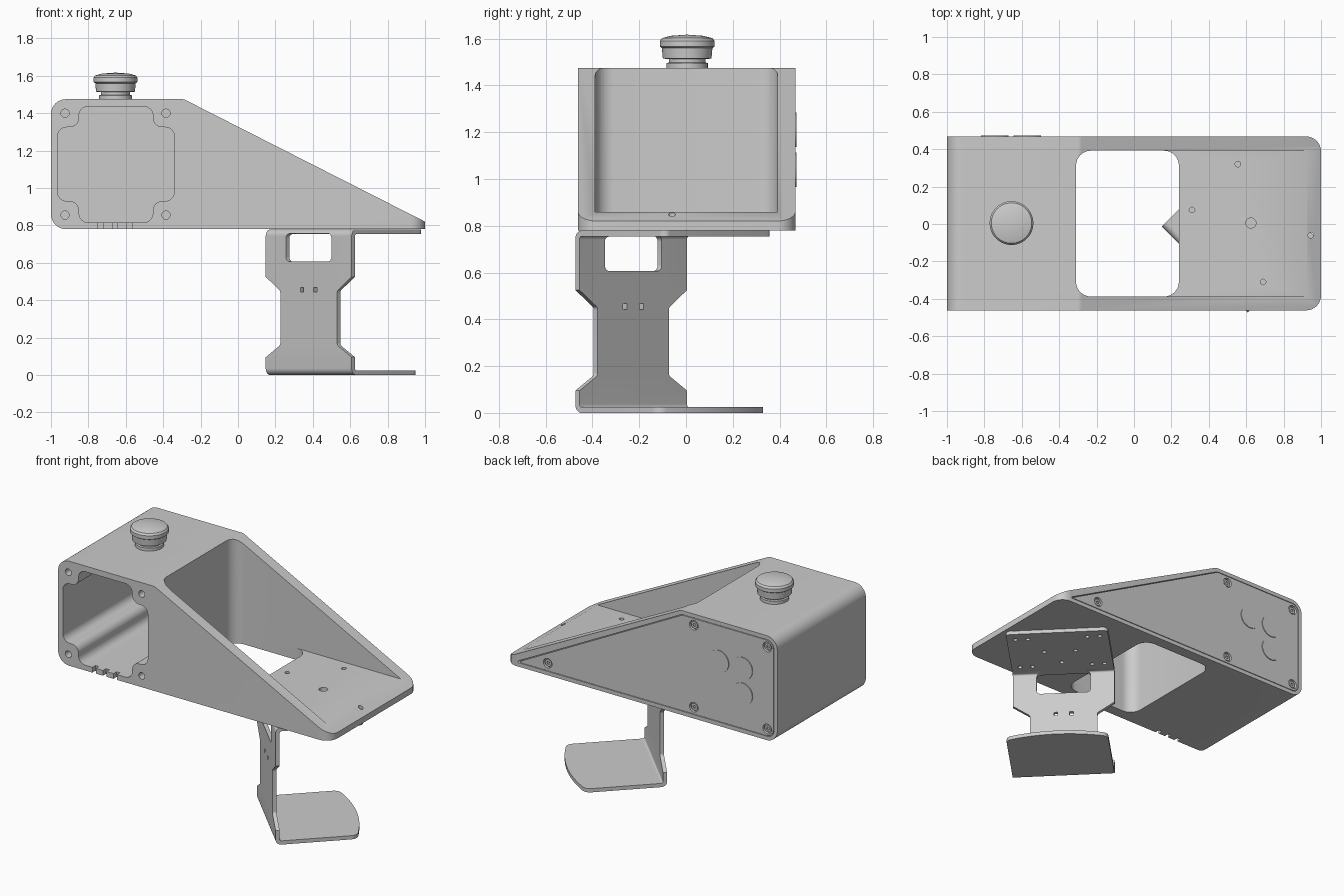
import bpy, bmesh, math
from mathutils import Vector

if "Cube" in bpy.data.objects:
    bpy.data.objects.remove(bpy.data.objects["Cube"])

GREY = (0.6, 0.6, 0.6, 1)
grey = bpy.data.materials.new("plain grey")
grey.use_nodes = True
grey.diffuse_color = GREY
grey.node_tree.nodes["Principled BSDF"].inputs["Base Color"].default_value = GREY


def make(name, bm):
    bmesh.ops.recalc_face_normals(bm, faces=bm.faces[:])
    mesh = bpy.data.meshes.new(name)
    bm.to_mesh(mesh)
    bm.free()
    mesh.materials.append(grey)
    ob = bpy.data.objects.new(name, mesh)
    bpy.context.collection.objects.link(ob)
    return ob


def activate(ob):
    bpy.ops.object.select_all(action='DESELECT')
    ob.select_set(True)
    bpy.context.view_layer.objects.active = ob


def rounded(pts, radius, steps=8):
    """Round the corners of a 2D outline; radius is one value or one per corner."""
    out = []
    for i, p in enumerate(pts):
        r = radius[i] if isinstance(radius, (list, tuple)) else radius
        p = Vector(p)
        if r == 0:
            out.append(p)
            continue
        a = (Vector(pts[i - 1]) - p).normalized()
        b = (Vector(pts[(i + 1) % len(pts)]) - p).normalized()
        half = a.angle(b) / 2
        mid = (a + b).normalized()
        centre = p + mid * (r / math.sin(half))
        # Sweep the arc from one tangent point to the other
        turn = math.pi / 2 - half
        across = (b - a).normalized()
        for k in range(steps + 1):
            t = turn * (2 * k / steps - 1)
            out.append(centre - mid * (r * math.cos(t)) + across * (r * math.sin(t)))
    return out


def prism(name, pts, lo, hi, axis):
    """Extrude a 2D outline along an axis."""
    place = {'x': lambda p, t: (t, p[0], p[1]),
             'y': lambda p, t: (p[0], t, p[1]),
             'z': lambda p, t: (p[0], p[1], t)}[axis]
    bm = bmesh.new()
    a = [bm.verts.new(place(p, lo)) for p in pts]
    b = [bm.verts.new(place(p, hi)) for p in pts]
    bm.faces.new(a)
    bm.faces.new(b)
    for i in range(len(a)):
        j = (i + 1) % len(a)
        bm.faces.new((a[i], a[j], b[j], b[i]))
    return make(name, bm)


def rect(x0, x1, y0, y1):
    return [(x0, y0), (x1, y0), (x1, y1), (x0, y1)]


def circle(x, y, r, n=24):
    return [(x + r * math.cos(math.tau * i / n), y + r * math.sin(math.tau * i / n)) for i in range(n)]


def boolean(ob, cutter, op='DIFFERENCE'):
    mod = ob.modifiers.new("cut", 'BOOLEAN')
    mod.operation, mod.object, mod.solver = op, cutter, 'EXACT'
    activate(ob)
    bpy.ops.object.modifier_apply(modifier=mod.name)
    bpy.data.objects.remove(cutter)


def cut(ob, pts, lo, hi, axis):
    boolean(ob, prism("cutter", pts, lo, hi, axis))


FRONT, BACK, BASE, TOP = -0.462, 0.468, 0.78, 1.475

# Wedge-shaped enclosure
side = rounded([(-1, BASE), (1, BASE), (1, 0.82), (-0.29, TOP), (-1, TOP)], [0.08, 0, 0, 0.05, 0.08])
body = prism("enclosure", side, FRONT, BACK, 'y')
plan = rounded(rect(-1.1, 1, FRONT, BACK), [0, 0.08, 0.08, 0])
boolean(body, prism("cutter", plan, 0.5, 2, 'z'), 'INTERSECT')

# Open well and tray pocket
cut(body, rounded(rect(-0.31, 0.24, -0.388, 0.392), 0.08), 0.5, 2, 'z')
cut(body, rect(0, 1.2, 0.858, 2), -0.388, 0.392, 'y')

# Cavity with four corner bosses
x0, x1, x2, x3 = -0.965, -0.85, -0.455, -0.34
z0, z1, z2, z3 = 0.815, 0.93, 1.325, 1.437
cavity = [(x1, z0), (x2, z0), (x2, z1), (x3, z1), (x3, z2), (x2, z2),
          (x2, z3), (x1, z3), (x1, z2), (x0, z2), (x0, z1), (x1, z1)]
cut(body, rounded(cavity, 0.05), -0.6, 0.6, 'y')

# Cover recess on the back
cover_pts = [(-0.97, 0.81), (0.91, 0.81), (-0.30, 1.445), (-0.97, 1.445)]
cover_r = [0.05, 0.006, 0.04, 0.05]
cut(body, rounded([(-0.974, 0.806), (0.928, 0.806), (-0.299, 1.449), (-0.974, 1.449)], cover_r), 0.436, 0.6, 'y')

# Boss holes, cable notches and tray holes
corners = [(x, z) for x in (-0.925, -0.385) for z in (0.855, 1.4)]
for x, z in corners:
    cut(body, circle(x, z, 0.022), -0.6, -0.36, 'y')
for x in (-0.735, -0.657, -0.58):
    cut(body, rect(x - 0.013, x + 0.013, 0.7, 0.84), -0.5, -0.43, 'y')
for x, y, r in [(0.555, 0.32, 0.015), (0.31, 0.075, 0.015), (0.69, -0.31, 0.015),
                (0.945, -0.06, 0.015), (0.625, 0.005, 0.027)]:
    cut(body, circle(x, y, r), 0.7, 1, 'z')

# Back cover with countersunk screws and knock-out discs
cover = prism("back_cover", rounded(cover_pts, cover_r), 0.437, BACK, 'y')
screws = corners + [(0.69, 0.86)]
for x, z in screws:
    cut(cover, circle(x, z, 0.032), 0.45, 0.6, 'y')
for i, (x, z) in enumerate(screws):
    head = prism(f"cover_screw_{i + 1}", circle(x, z, 0.023), 0.445, 0.462, 'y')
    cut(head, circle(x, z, 0.011, 6), 0.454, 0.6, 'y')
for i, (x, z) in enumerate([(-0.745, 1.21), (-0.57, 1.21), (-0.745, 1.04)]):
    prism(f"knockout_{i + 1}", circle(x, z, 0.074, 40), 0.434, 0.473, 'y')

# Push button, turned from a profile
profile = [(0, 1.46), (0.088, 1.46), (0.088, 1.495), (0.078, 1.498), (0.078, 1.512), (0.104, 1.515),
           (0.108, 1.56), (0.117, 1.566), (0.117, 1.59), (0.108, 1.602), (0.07, 1.612), (0, 1.617)]
bm = bmesh.new()
verts = [bm.verts.new((r, 0, z)) for r, z in profile]
edges = [bm.edges.new(pair) for pair in zip(verts, verts[1:])]
bmesh.ops.spin(bm, geom=verts + edges, cent=(0, 0, 0), axis=(0, 0, 1), angle=math.tau, steps=48)
bmesh.ops.remove_doubles(bm, verts=bm.verts[:], dist=0.0005)
make("push_button", bm).location = (-0.655, 0.005, 0)

# Bent bracket web
W, T, H = 0.325, 0.025, 0.779
bends = rounded([(0.06, 0), (0, 0), (0, H), (0.06, H), (0.06, H - T), (T, H - T), (T, T), (0.06, T)],
                [0, 0.035, 0.035, 0, 0, 0.012, 0.012, 0])
web = prism("bracket_web", bends, -W, W, 'x')
for s in (-1, 1):
    waist = [(s * 0.4, 0.576), (s * 0.215, 0.45), (s * 0.215, 0.16), (s * 0.4, 0.051)]
    cut(web, rounded(waist, [0, 0.02, 0.02, 0]), -0.1, 0.1, 'y')
    cut(web, rect(s * 0.05 - 0.012, s * 0.05 + 0.012, 0.443, 0.467), -0.1, 0.1, 'y')
cut(web, rounded(rect(-0.172, 0.172, 0.607, 0.756), 0.025), -0.1, 0.1, 'y')

# Mounting flange with screw holes
flange = prism("bracket_flange", rounded(rect(-W, W, 0.06, 0.54), [0, 0, 0.03, 0.03]), H - T, H, 'z')
holes = [(s * u, v) for s in (-1, 1) for u in (0.27, 0.19) for v in (0.12, 0.47)]
for u, v in holes + [(-0.1, 0.3), (0.1, 0.3), (0, 0.16)]:
    cut(flange, circle(u, v, 0.014, 16), 0.7, 0.9, 'z')

# Foot plate with a bowed end
arc = [(W * (1 - i / 8), 0.5 + 0.055 * (1 - (1 - i / 8) ** 2)) for i in range(17)]
foot = prism("bracket_foot", rounded([(-W, 0.06), (W, 0.06)] + arc, [0, 0, 0.05] + [0] * 15 + [0.05]), 0, T, 'z')

for part in (web, flange, foot):
    part.location = (0.378, -0.243, 0)
    part.rotation_euler.z = -math.pi / 4

# Smooth the rounded surfaces, keep edges crisp
for ob in bpy.context.collection.objects:
    if ob.type == 'MESH':
        activate(ob)
        bpy.ops.object.shade_smooth_by_angle(angle=math.radians(30))
